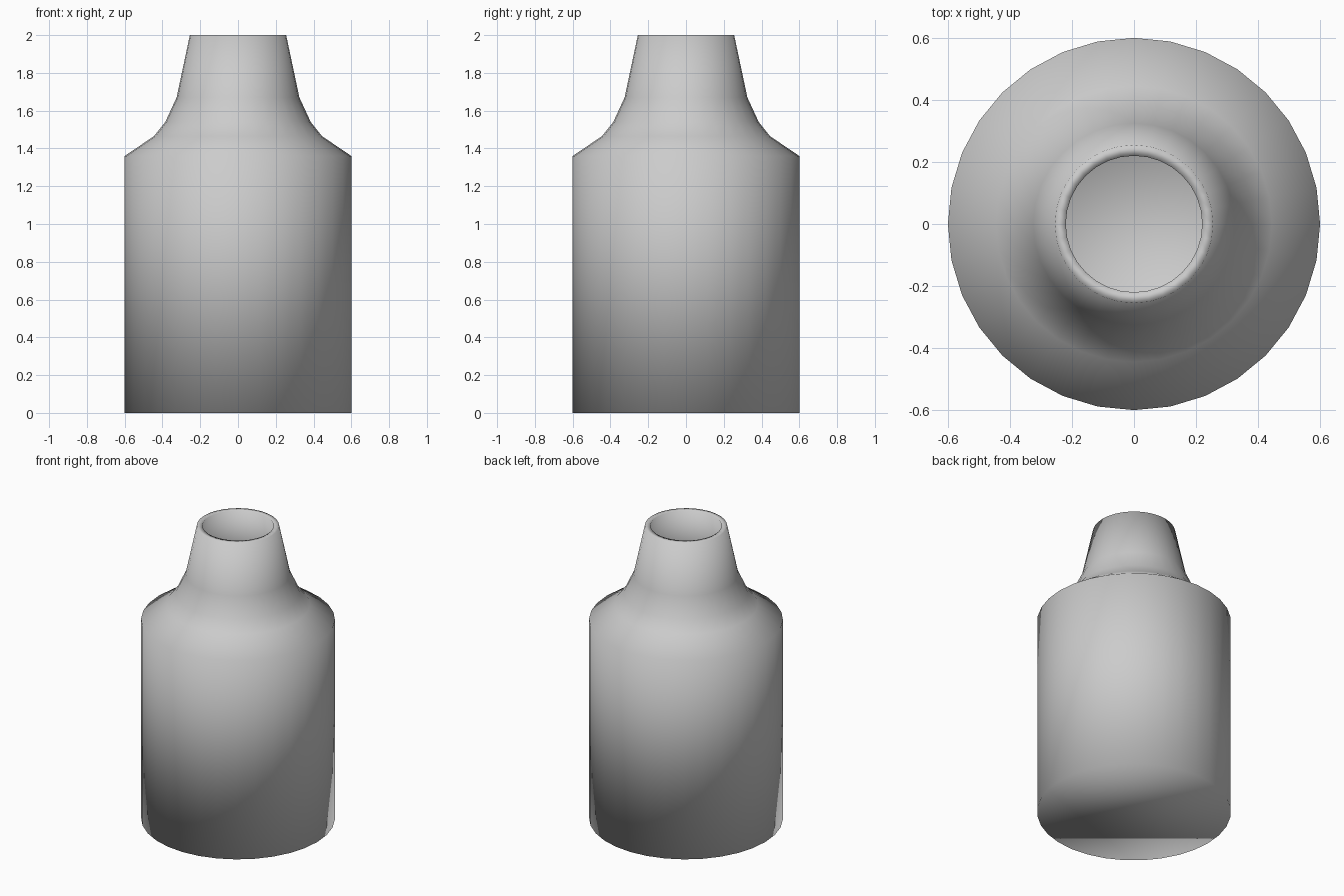
import bpy
import bmesh
from math import cos, sin, tau

cube = bpy.data.objects.get("Cube")
if cube:
    bpy.data.objects.remove(cube, do_unlink=True)

SIDES = 32

# One plain grey for the whole bottle
grey = bpy.data.materials.new("plain_grey")
grey.use_nodes = True
colour = (0.6, 0.6, 0.6, 1)
grey.diffuse_color = colour
grey.node_tree.nodes["Principled BSDF"].inputs["Base Color"].default_value = colour


def lathe(name, profile):
    """Revolve (radius, height) points round z and cap both ends."""
    bm = bmesh.new()
    rings = []
    for r, z in profile:
        rings.append([bm.verts.new((r * cos(tau * i / SIDES), r * sin(tau * i / SIDES), z))
                      for i in range(SIDES)])
    for low, high in zip(rings, rings[1:]):
        for i in range(SIDES):
            j = (i + 1) % SIDES
            bm.faces.new((low[i], low[j], high[j], high[i]))
    bm.faces.new(rings[0][::-1])
    bm.faces.new(rings[-1])
    bmesh.ops.recalc_face_normals(bm, faces=bm.faces)
    for face in bm.faces:
        face.smooth = True
    mesh = bpy.data.meshes.new(name)
    bm.to_mesh(mesh)
    bm.free()
    mesh.materials.append(grey)
    obj = bpy.data.objects.new(name, mesh)
    bpy.context.collection.objects.link(obj)
    return obj


# Outer wall: straight body, concave shoulder, tapering neck
outer = [(0.6, 0), (0.6, 1.36), (0.445, 1.465), (0.385, 1.54), (0.325, 1.67), (0.255, 2)]

# Inner wall: from the mouth back down to the floor
inner = [(0.22, 2), (0.285, 1.67), (0.345, 1.52), (0.41, 1.44), (0.55, 1.34), (0.55, 0.05)]

lathe("bottle", outer + inner)
